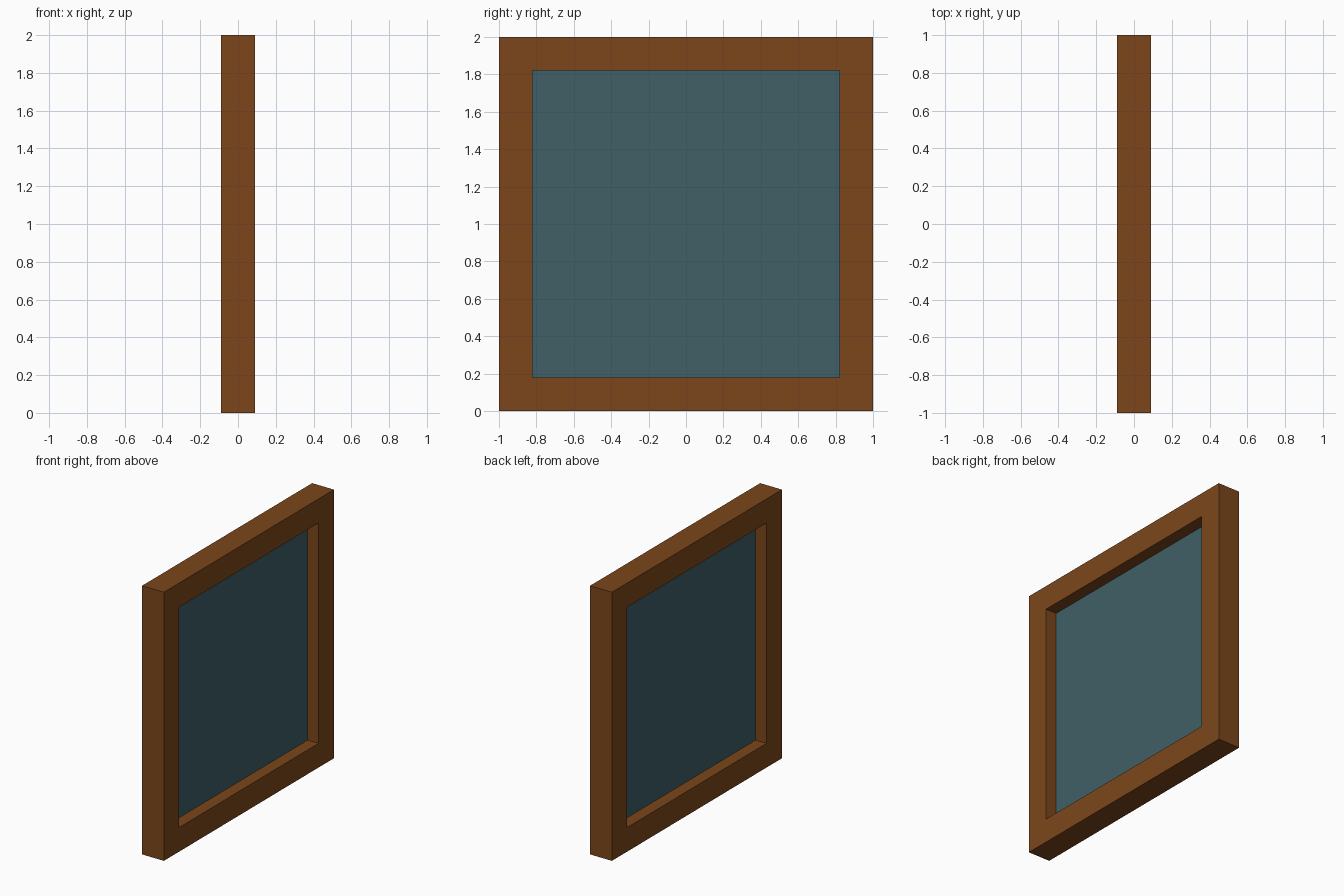
import bpy, bmesh

if "Cube" in bpy.data.objects:
    bpy.data.objects.remove(bpy.data.objects["Cube"])

HALF, INNER, DEPTH, MID = 1.0, 0.82, 0.09, 1.0


def material(name, color):
    mat = bpy.data.materials.new(name)
    mat.diffuse_color = (*color, 1)
    mat.use_nodes = True
    mat.node_tree.nodes["Principled BSDF"].inputs["Base Color"].default_value = mat.diffuse_color
    return mat


def make_object(name, bm, mat):
    mesh = bpy.data.meshes.new(name)
    bm.to_mesh(mesh)
    bm.free()
    mesh.materials.append(mat)
    obj = bpy.data.objects.new(name, mesh)
    bpy.context.collection.objects.link(obj)
    return obj


def square(bm, x, half):
    corners = [(-1, -1), (1, -1), (1, 1), (-1, 1)]
    return [bm.verts.new((x, a * half, MID + b * half)) for a, b in corners]


# Wooden frame: rectangular section swept round a square, mitred corners
bm = bmesh.new()
loops = [square(bm, x, h) for x, h in
         [(DEPTH, HALF), (DEPTH, INNER), (-DEPTH, INNER), (-DEPTH, HALF)]]
for i in range(4):
    a, b = loops[i], loops[(i + 1) % 4]
    for j in range(4):
        k = (j + 1) % 4
        bm.faces.new((a[j], a[k], b[k], b[j]))
bmesh.ops.recalc_face_normals(bm, faces=bm.faces)
make_object("window_frame", bm, material("wood", (0.2, 0.062, 0.011)))

# Flat pane in the middle of the frame depth
bm = bmesh.new()
bm.faces.new(square(bm, 0, INNER))
make_object("glass_pane", bm, material("glass", (0.05, 0.115, 0.135)))
